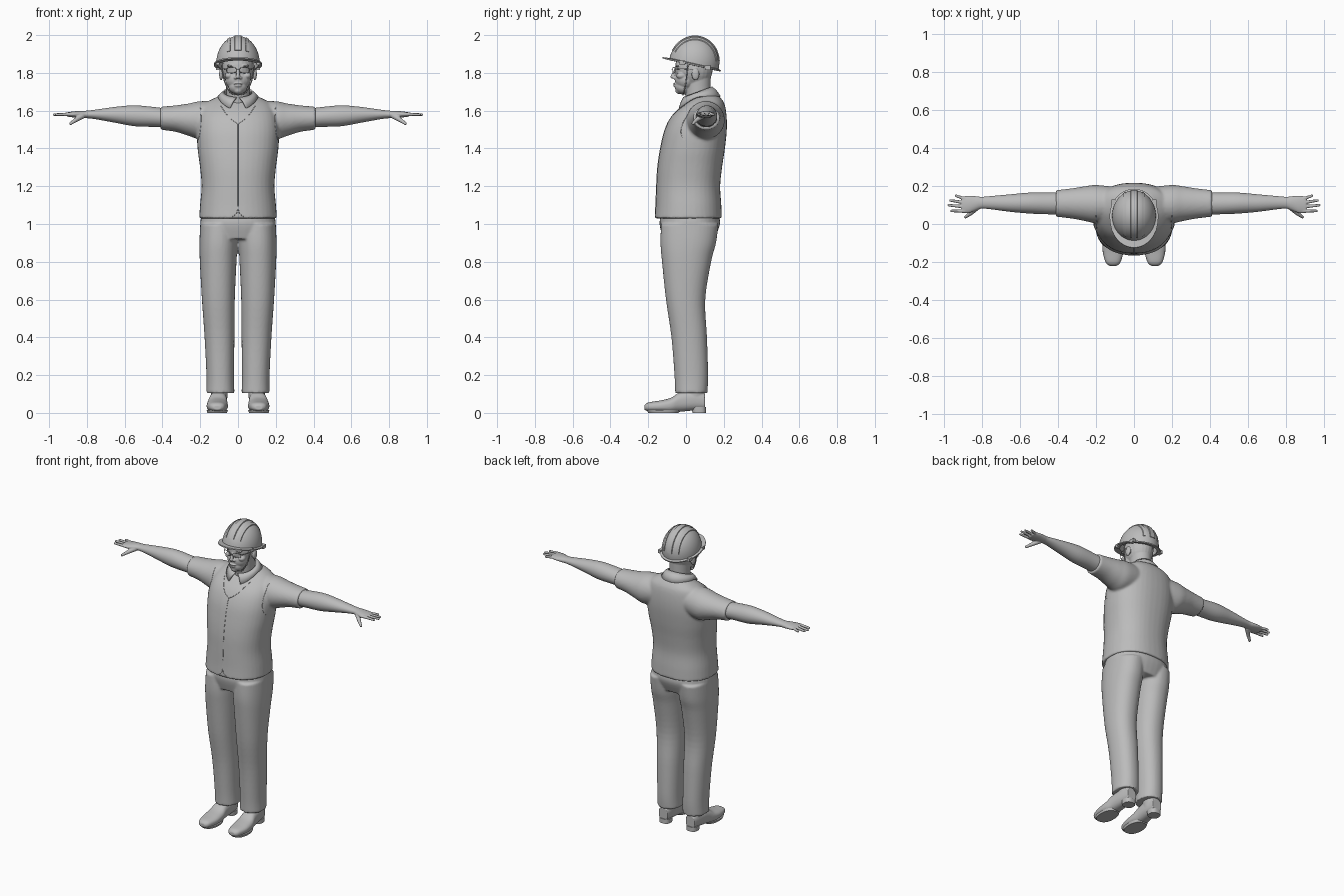
import bpy, bmesh
from math import sin, cos, pi, sqrt, copysign
from mathutils import Vector, Matrix
from mathutils.bvhtree import BVHTree

if "Cube" in bpy.data.objects:
    bpy.data.objects.remove(bpy.data.objects["Cube"])

grey = bpy.data.materials.new("matte_grey")
grey.use_nodes = True
grey.diffuse_color = (.5, .5, .5, 1)
grey.node_tree.nodes["Principled BSDF"].inputs["Base Color"].default_value = (.5, .5, .5, 1)


def finish(name, bm, voxel=0, smooth=0, mirror=False, sharp=.8):
    """Turn a bmesh into an object, optionally fused into one skin and mirrored."""
    bmesh.ops.recalc_face_normals(bm, faces=bm.faces)
    mesh = bpy.data.meshes.new(name)
    bm.to_mesh(mesh)
    bm.free()
    mesh.materials.append(grey)
    mesh.shade_smooth()
    mesh.set_sharp_from_angle(angle=sharp)
    obj = bpy.data.objects.new(name, mesh)
    bpy.context.collection.objects.link(obj)
    if voxel:
        mod = obj.modifiers.new("fuse", 'REMESH')
        mod.mode, mod.voxel_size, mod.use_smooth_shade = 'VOXEL', voxel, True
    if smooth:
        mod = obj.modifiers.new("soften", 'SMOOTH')
        mod.factor, mod.iterations = .5, smooth
    if mirror:
        obj.modifiers.new("mirror", 'MIRROR').use_mirror_merge = False
    return obj


def skin(bm, rows, closed=True, caps=True):
    """Bridge rows of points with quads."""
    rings = [[bm.verts.new(p) for p in row] for row in rows]
    n = len(rings[0])
    for a, b in zip(rings, rings[1:]):
        for i in range(n if closed else n - 1):
            j = (i + 1) % n
            bm.faces.new((a[i], a[j], b[j], b[i]))
    if caps:
        bm.faces.new(rings[0])
        bm.faces.new(rings[-1])


def spline(pts, steps=5):
    """Catmull-Rom interpolation of equally long tuples."""
    pts = [Vector(p) for p in pts]
    ext = [pts[0]] + pts + [pts[-1]]
    out = []
    for a, b, c, d in zip(ext, ext[1:], ext[2:], ext[3:]):
        for k in range(steps):
            t = k / steps
            out.append(b + (c - a) * (t / 2) + (a * 2 - b * 5 + c * 4 - d) * (t * t / 2)
                       + (b * 3 - a - c * 3 + d) * (t ** 3 / 2))
    return out + [pts[-1]]


def loft(bm, axis, sections, power=2.0, flip=1, n=40):
    """Sections are (position on axis, centre a, centre b, radius a, radius b)."""
    rows = []
    for pos, ca, cb, ra, rb in spline(sections):
        row = []
        for i in range(n):
            c, s = cos(2 * pi * i / n), sin(2 * pi * i / n)
            p = [ca + ra * copysign(abs(c) ** (2 / power), c),
                 cb + rb * copysign(abs(s) ** (2 / power), s)]
            p.insert("xyz".index(axis), pos)
            row.append((p[0] * flip, p[1], p[2]))
        rows.append(row)
    skin(bm, rows)


def ball(bm, centre, radii):
    m = Matrix.Translation(centre) @ Matrix.Diagonal((*radii, 1))
    bmesh.ops.create_uvsphere(bm, u_segments=24, v_segments=16, radius=1, matrix=m)


def finger(bm, p, q, r0, r1):
    p, q = Vector(p), Vector(q)
    turn = (q - p).to_track_quat('Z', 'Y').to_matrix().to_4x4()
    bmesh.ops.create_cone(bm, cap_ends=True, segments=16, radius1=r0, radius2=r1,
                          depth=(q - p).length, matrix=Matrix.Translation((p + q) / 2) @ turn)
    ball(bm, p, (r0, r0, r0))
    ball(bm, q, (r1, r1, r1))


def tube(name, pts, radius, cyclic=False):
    curve = bpy.data.curves.new(name, 'CURVE')
    curve.dimensions, curve.bevel_depth, curve.bevel_resolution = '3D', radius, 2
    curve.use_fill_caps = True
    line = curve.splines.new('POLY')
    line.points.add(len(pts) - 1)
    for point, p in zip(line.points, pts):
        point.co = (*p, 1)
    line.use_cyclic_u = cyclic
    curve.materials.append(grey)
    obj = bpy.data.objects.new(name, curve)
    bpy.context.collection.objects.link(obj)


# Vest and short sleeves, fused
bm = bmesh.new()
loft(bm, 'z', [(1.03, 0, .012, .206, .178), (1.1, 0, .013, .201, .174), (1.2, 0, .012, .193, .169),
               (1.3, 0, .02, .201, .171), (1.4, 0, .035, .214, .171), (1.5, 0, .052, .218, .164),
               (1.58, 0, .072, .205, .142), (1.64, 0, .1, .17, .102), (1.678, 0, .115, .1, .06)], 2.3)
for side in (-1, 1):
    loft(bm, 'x', [(.1, .105, 1.56, .09, .09), (.2, .105, 1.55, .1, .1), (.26, .107, 1.552, .091, .086),
                   (.33, .108, 1.558, .079, .07), (.41, .108, 1.56, .07, .061)], flip=side)
vest = finish("vest_and_sleeves", bm, .008, 4)

# Trousers
bm = bmesh.new()
loft(bm, 'z', [(1.06, 0, .02, .19, .15), (1, 0, .02, .2, .16), (.92, 0, .014, .19, .135)], 2.3)
for side in (-1, 1):
    loft(bm, 'z', [(1, .1, .02, .1, .152), (.9, .103, .012, .101, .147), (.8, .105, .003, .097, .13),
                   (.6, .104, -.002, .087, .104), (.4, .098, .017, .079, .094),
                   (.2, .094, .028, .073, .089), (.105, .093, .028, .074, .085)], 2.2, side)
finish("trousers", bm, .007, 3)

# Shoes with ankles, soles and heels
bm = bmesh.new()
loft(bm, 'y', [(-.22, .11, .028, .02, .012), (-.2, .11, .032, .04, .023), (-.14, .11, .035, .055, .03),
               (-.08, .109, .041, .055, .039), (-.03, .106, .058, .048, .052),
               (.04, .102, .065, .043, .052), (.1, .1, .06, .034, .043)], 2.4)
loft(bm, 'z', [(.06, .1, .04, .042, .056), (.15, .097, .04, .045, .058)])
finish("shoes", bm, .004, 3, True)
bm = bmesh.new()
loft(bm, 'z', [(0, .1, .07, .036, .036), (.03, .1, .068, .038, .038)], 2.6)
loft(bm, 'z', [(0, .11, -.12, .052, .08), (.014, .11, -.12, .056, .088)], 2.3)
finish("soles_and_heels", bm, mirror=True)

# Bare forearms and hands
bm = bmesh.new()
loft(bm, 'x', [(.37, .108, 1.56, .058, .05), (.45, .108, 1.567, .057, .053), (.55, .11, 1.573, .055, .055),
               (.65, .11, 1.578, .046, .042), (.75, .112, 1.58, .035, .026), (.8, .112, 1.58, .031, .02),
               (.83, .109, 1.58, .037, .019), (.87, .103, 1.58, .046, .016), (.905, .1, 1.58, .042, .011)])
for base, tip, reach in ((.133, .148, .935), (.112, .124, .965), (.09, .099, .974), (.068, .069, .96)):
    finger(bm, (.89, base, 1.581), (reach, tip, 1.579), .0095, .007)
finger(bm, (.825, .088, 1.572), (.86, .055, 1.55), .016, .011)
finger(bm, (.86, .055, 1.55), (.886, .037, 1.532), .011, .008)
finish("forearms_and_hands", bm, .0035, 2, True)

# Head and neck
bm = bmesh.new()
loft(bm, 'z', [(1.58, 0, .075, .07, .07), (1.68, 0, .064, .062, .067), (1.8, 0, .06, .066, .072)])
ball(bm, (0, .042, 1.825), (.084, .1, .11))
ball(bm, (0, 0, 1.765), (.068, .06, .06))
ball(bm, (0, -.012, 1.727), (.05, .047, .042))
ball(bm, (0, -.035, 1.707), (.024, .022, .019))
ball(bm, (0, -.056, 1.742), (.024, .013, .006))
ball(bm, (0, -.054, 1.731), (.021, .013, .006))
finger(bm, (0, -.056, 1.815), (0, -.071, 1.78), .008, .011)
for side in (-1, 1):
    ball(bm, (side * .013, -.06, 1.774), (.009, .011, .008))
    ball(bm, (side * .034, -.043, 1.838), (.026, .014, .007))
    ball(bm, (side * .048, -.025, 1.785), (.022, .026, .018))
    ball(bm, (side * .089, .05, 1.793), (.011, .021, .032))
finish("head_and_neck", bm, .0035, 3)

# Shirt collar
bm = bmesh.new()
top, bottom = [], []
for i in range(49):
    t = i / 24 - 1
    a, b = t * pi * .97, t * pi * .87
    top.append((.077 * sin(a), .062 + .077 * cos(a), 1.7 + .028 * cos(a)))
    bottom.append((.108 * sin(b), .068 + .116 * cos(b), 1.676 - .07 * max(0, -cos(b)) ** 1.4))
middle = [(Vector(p) + Vector(q)) / 2 + Vector((0, 0, .006)) for p, q in zip(top, bottom)]
skin(bm, [top, middle, bottom], False, False)
collar = finish("shirt_collar", bm)
collar.modifiers.new("cloth", 'SOLIDIFY').thickness = .008

# Hard hat: dome, brim, raised ribs
RX, RY, H = .115, .133, .146
tilt = Matrix.Translation((0, .043, 1.85)) @ Matrix.Rotation(-.22, 4, 'X')


def hat_ring(scale, z, brim=0):
    row = []
    for i in range(72):
        s, c = sin(2 * pi * i / 72), cos(2 * pi * i / 72)
        out = brim * (.013 + .024 * max(0, -c) ** 2)
        row.append(tilt @ Vector(((RX * scale + out) * s, (RY * scale + out) * c, z)))
    return row


bm = bmesh.new()
arc = [pi / 2 * (1 - k / 16) for k in range(16)]
rows = [hat_ring(max(cos(e), .01), H * sin(e)) for e in arc]
rows += [hat_ring(1, 0), hat_ring(1, -.004, 1), hat_ring(1, -.011, 1), hat_ring(.93, -.012), hat_ring(.9, .03)]
skin(bm, rows)
for centre, half in ((0, .017), (-.05, .008), (.05, .008)):
    rows = []
    for k in range(33):
        t = .3 + (pi - .6) * k / 32
        row = []
        for x, lift in ((-1.2, .98), (-1, 1.03), (1, 1.03), (1.2, .98)):
            x = centre + half * x
            s = sqrt(1 - (x / RX) ** 2) * lift
            row.append(tilt @ Vector((x, RY * s * cos(t), H * s * sin(t))))
        rows.append(row)
    skin(bm, rows)
finish("hard_hat", bm, sharp=.5)

# Glasses, chin strap and clips
for side, word in ((1, "left"), (-1, "right")):
    rim = []
    for i in range(32):
        c, s = cos(pi * i / 16), sin(pi * i / 16)
        x = .035 + .026 * copysign(abs(c) ** .6, c)
        rim.append((side * x, -.073 + x * .25, 1.814 + .014 * copysign(abs(s) ** .6, s)))
    tube(word + "_lens_rim", rim, .002, True)
    tube(word + "_temple", [(side * .061, -.058, 1.82), (side * .08, -.02, 1.822), (side * .092, .045, 1.818)], .002)
    strap = [(side * .088, .01, 1.84), (side * .08, .004, 1.79), (side * .066, -.002, 1.74),
             (side * .04, -.012, 1.695), (0, -.016, 1.684)]
    tube(word + "_chin_strap", spline(strap), .003)
    bm = bmesh.new()
    for y in (-.02, .115):
        bmesh.ops.create_cube(bm, size=1, matrix=Matrix.Translation((side * .107, y, 1.85 - y * .2))
                              @ Matrix.Diagonal((.02, .03, .022, 1)))
    finish(word + "_hat_clips", bm)
tube("glasses_bridge", [(-.01, -.071, 1.818), (0, -.076, 1.82), (.01, -.071, 1.818)], .002)

# Seams laid on the front of the vest
bpy.context.view_layer.update()
surface = BVHTree.FromObject(vest, bpy.context.evaluated_depsgraph_get())


def seam(name, path):
    pts = []
    for x, z in spline(path, 8):
        hit = surface.ray_cast(Vector((x, -1, z)), Vector((0, 1, 0)))[0]
        if hit:
            pts.append(hit)
    if len(pts) > 1:
        tube(name, pts, .0015)


seam("front_opening", [(0, 1.53), (0, 1.3), (0, 1.1)])
for side, word in ((1, "left"), (-1, "right")):
    seam(word + "_neckline", [(side * .095, 1.63), (side * .05, 1.568), (0, 1.53)])
    seam(word + "_front_corner", [(0, 1.1), (side * .006, 1.06), (side * .03, 1.038)])
    seam(word + "_armhole", [(side * .2, 1.63), (side * .195, 1.55), (side * .202, 1.48), (side * .212, 1.44)])
